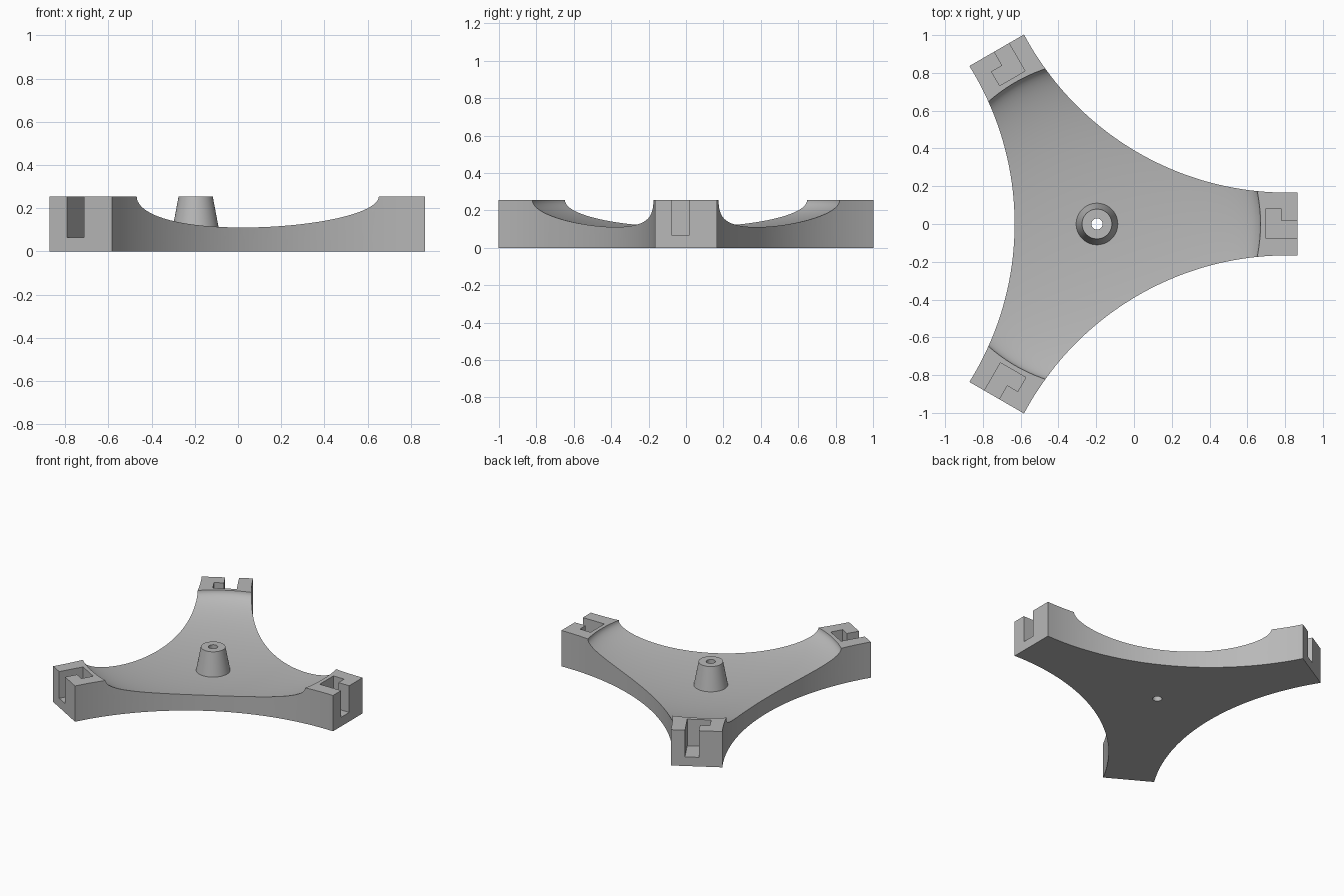
import bpy, bmesh, math
from mathutils import Matrix, Vector

if "Cube" in bpy.data.objects:
    bpy.data.objects.remove(bpy.data.objects["Cube"])

CENTRE = Vector((-0.196, 0, 0))     # axis of the three-fold symmetry
HEIGHT = 0.255
TIP = 1.062                         # centre to arm end
HALF_WIDTH = 0.167                  # half width of the arm end
WAIST = 0.436                       # centre to the nearest point of a side
THIRD = 2 * math.pi / 3

grey = bpy.data.materials.new("light_grey")
grey.use_nodes = True
grey.diffuse_color = (0.48, 0.48, 0.48, 1)
grey.node_tree.nodes["Principled BSDF"].inputs["Base Color"].default_value = (0.48, 0.48, 0.48, 1)


def finish(name, bm):
    bmesh.ops.recalc_face_normals(bm, faces=bm.faces)
    mesh = bpy.data.meshes.new(name)
    bm.to_mesh(mesh)
    bm.free()
    mesh.materials.append(grey)
    obj = bpy.data.objects.new(name, mesh)
    bpy.context.scene.collection.objects.link(obj)
    return obj


def prism(name, outline, z0, z1):
    bm = bmesh.new()
    face = bm.faces.new([bm.verts.new((x, y, z0)) for x, y in outline])
    top = bmesh.ops.extrude_face_region(bm, geom=[face])["geom"]
    verts = [v for v in top if isinstance(v, bmesh.types.BMVert)]
    bmesh.ops.translate(bm, verts=verts, vec=(0, 0, z1 - z0))
    return finish(name, bm)


def lathe(name, profile, steps):
    """Turn a closed (radius, z) profile about the symmetry axis."""
    bm = bmesh.new()
    verts = [bm.verts.new((CENTRE.x + r, 0, z)) for r, z in profile]
    edges = [bm.edges.new((a, b)) for a, b in zip(verts, verts[1:])]
    bmesh.ops.spin(bm, geom=verts + edges, cent=CENTRE, axis=(0, 0, 1),
                   angle=2 * math.pi, steps=steps, use_merge=True)
    bmesh.ops.remove_doubles(bm, verts=bm.verts, dist=1e-5)
    return finish(name, bm)


def cut(obj, cutter):
    mod = obj.modifiers.new("cut", "BOOLEAN")
    mod.operation, mod.solver, mod.object = "DIFFERENCE", "EXACT", cutter
    bpy.context.view_layer.objects.active = obj
    bpy.ops.object.modifier_apply(modifier=mod.name)


def turned(points, k):
    rot = Matrix.Rotation(k * THIRD, 2)
    return [rot @ Vector(p) + CENTRE.xy for p in points]


# Outline: three arm ends joined by concave arcs
corner = Vector((TIP, HALF_WIDTH))
mid = Vector((math.cos(THIRD / 2), math.sin(THIRD / 2)))
along = corner.dot(mid)
half_chord = (corner - mid * along).length
sag = along - WAIST
radius = (half_chord ** 2 + sag ** 2) / (2 * sag)
arc_centre = mid * (WAIST + radius)
sweep = math.asin(half_chord / radius)
start = THIRD / 2 + math.pi
side = []
for i in range(49):
    a = start + sweep * (1 - i / 24)
    side.append(arc_centre + radius * Vector((math.cos(a), math.sin(a))))
outline = [p for k in range(3) for p in turned(side, k)]
body = prism("tripod_base", outline, 0, HEIGHT)

# Hollow: half ellipsoid cut into the top
RIM, DEPTH = 0.866, 0.167
curve = [(RIM * math.sin(t), HEIGHT - DEPTH * math.cos(t))
         for t in (i * math.pi / 48 for i in range(25))]
hollow = lathe("hollow_cutter", curve + [(RIM, 0.4), (0, 0.4)], 128)
cut(body, hollow)

# Hooked slot in each arm end, open at the tip
x0, x1, x2 = 0.892, 0.977, 1.2
slot = [(x0, -0.075), (x2, -0.075), (x2, 0.015), (x1, 0.015), (x1, 0.08), (x0, 0.08)]
slots = [prism("slot_cutter", turned(slot, k), 0.065, 0.4) for k in range(3)]
for s in slots:
    cut(body, s)

# Tapered centre post
post = lathe("centre_post", [(0, 0.08), (0.112, 0.08), (0.079, HEIGHT), (0, HEIGHT)], 64)

# Bore through post and base
bore = lathe("bore_cutter", [(0, -0.1), (0.03, -0.1), (0.03, 0.5), (0, 0.5)], 32)
cut(body, bore)
cut(post, bore)

for helper in [hollow, bore] + slots:
    bpy.data.objects.remove(helper)

bpy.ops.object.select_all(action="DESELECT")
for obj in (body, post):
    obj.select_set(True)
bpy.context.view_layer.objects.active = body
bpy.ops.object.shade_smooth_by_angle(angle=math.radians(30))
